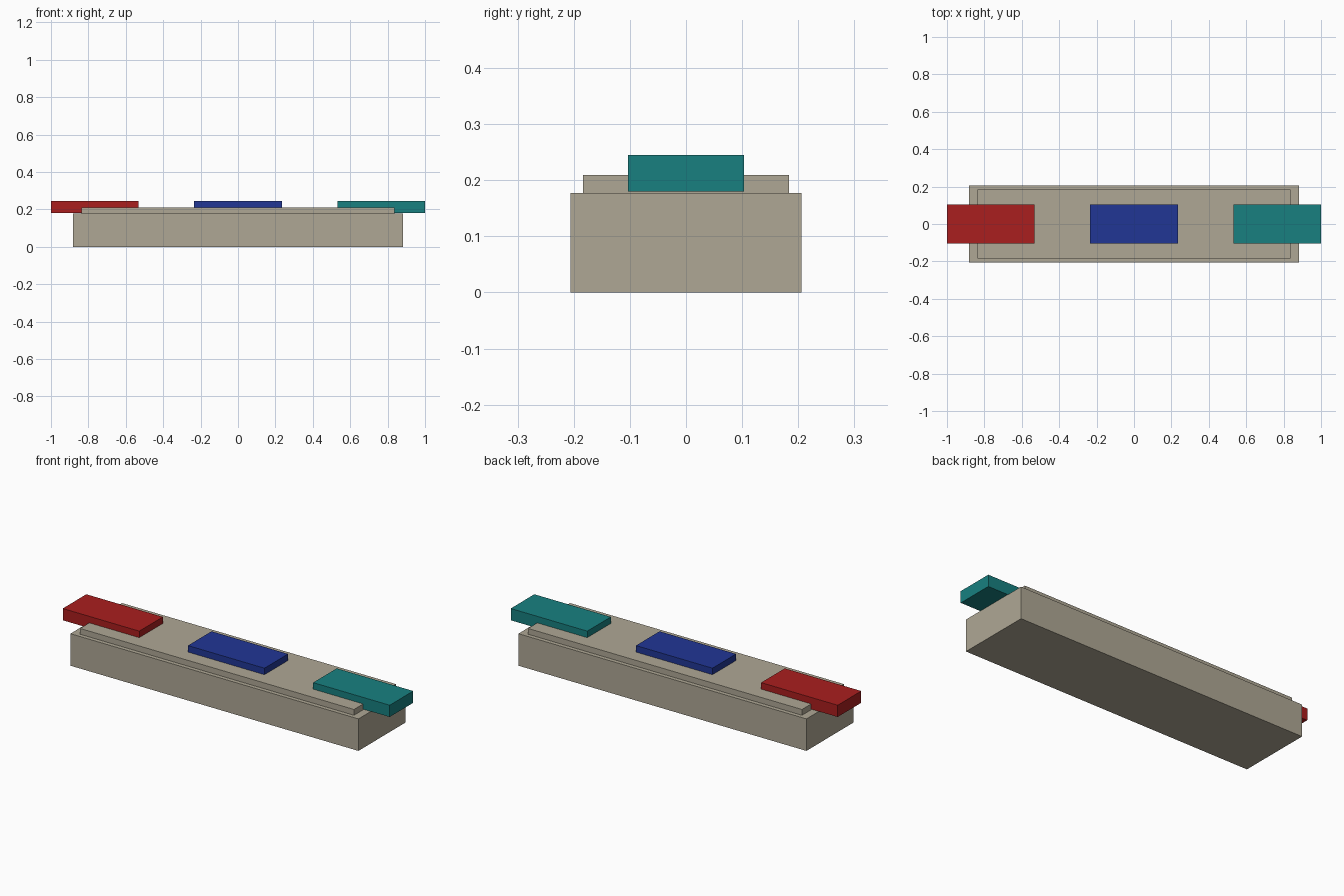
import bpy

if "Cube" in bpy.data.objects:
    bpy.data.objects.remove(bpy.data.objects["Cube"])


def material(name, rgb):
    mat = bpy.data.materials.new(name)
    mat.diffuse_color = (*rgb, 1)
    mat.use_nodes = True
    mat.node_tree.nodes["Principled BSDF"].inputs["Base Color"].default_value = mat.diffuse_color
    return mat


def box(name, x, size, z0, z1, mat):
    """Box centred on y = 0, spanning z0 to z1."""
    bpy.ops.mesh.primitive_cube_add(size=1, location=(x, 0, (z0 + z1) / 2))
    ob = bpy.context.object
    ob.name = name
    ob.scale = (size[0], size[1], z1 - z0)
    bpy.ops.object.transform_apply(location=False, rotation=False, scale=True)
    ob.data.materials.append(mat)
    return ob


# Stepped body: wide base with a slightly inset top plate
beige = material("beige", (0.43, 0.39, 0.30))
box("base", 0, (1.762, 0.412), 0, 0.177, beige)
box("top_plate", 0, (1.676, 0.367), 0.177, 0.209, beige)

# Three coloured blocks sunk into the plate, outer ones overhanging the ends
blocks = [
    ("red", -1, (0.40, 0.013, 0.013)),
    ("blue", 0, (0.015, 0.037, 0.30)),
    ("teal", 1, (0.009, 0.216, 0.216)),
]
for colour, side, rgb in blocks:
    box(f"{colour}_block", side * 0.766, (0.468, 0.206), 0.18, 0.245,
        material(colour, rgb))
